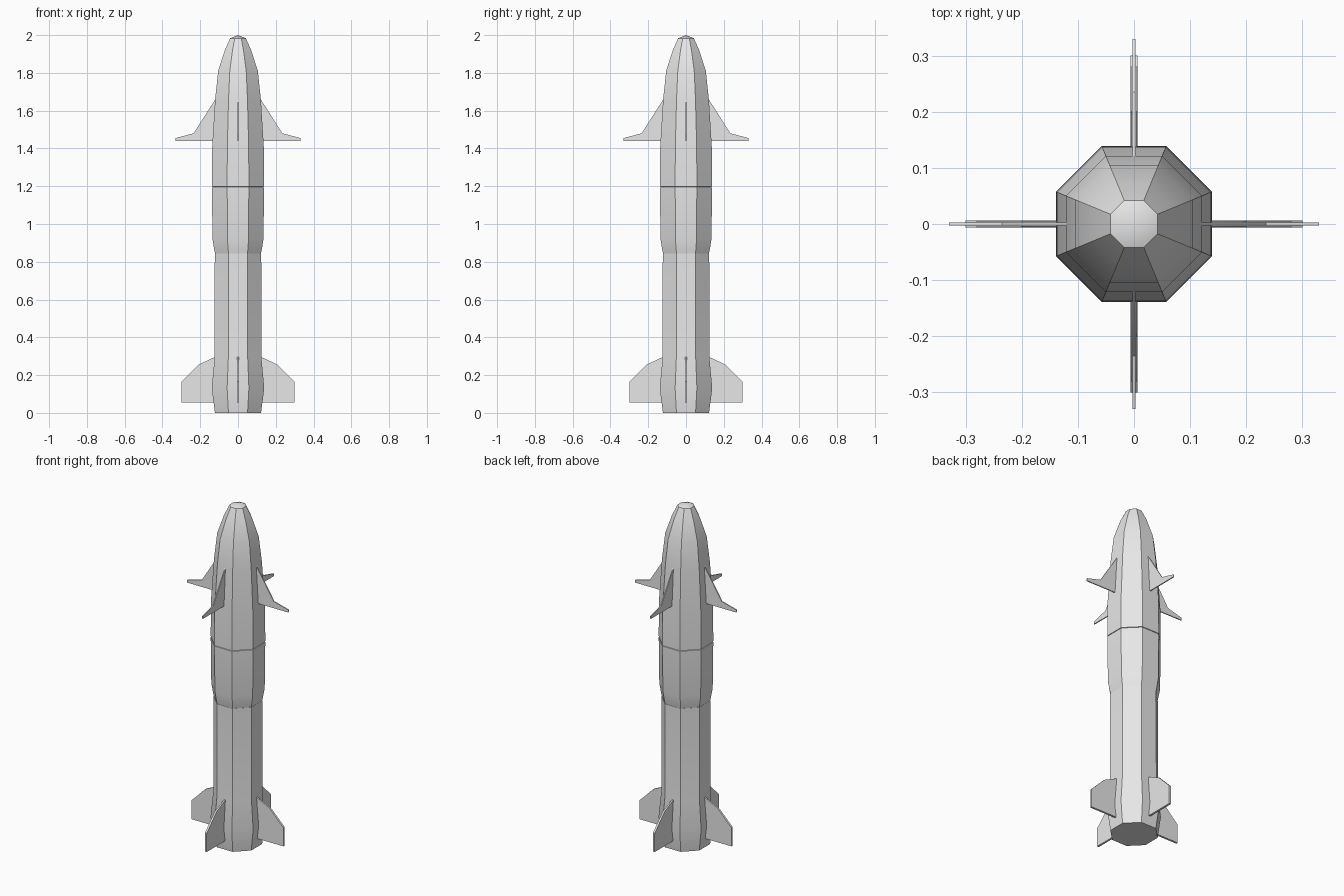
import bpy
import bmesh
from math import cos, sin, pi, radians

cube = bpy.data.objects.get("Cube")
if cube:
    bpy.data.objects.remove(cube, do_unlink=True)

SIDES = 8
grey = bpy.data.materials.new("light_grey")
grey.use_nodes = True
grey.diffuse_color = (0.8, 0.8, 0.8, 1)
grey.node_tree.nodes["Principled BSDF"].inputs["Base Color"].default_value = (0.8, 0.8, 0.8, 1)


def finish(name, bm):
    """Turn a bmesh into a shaded object with the shared material."""
    bmesh.ops.recalc_face_normals(bm, faces=bm.faces[:])
    mesh = bpy.data.meshes.new(name)
    bm.to_mesh(mesh)
    bm.free()
    mesh.materials.append(grey)
    obj = bpy.data.objects.new(name, mesh)
    bpy.context.collection.objects.link(obj)
    bpy.ops.object.select_all(action="DESELECT")
    obj.select_set(True)
    bpy.context.view_layer.objects.active = obj
    bpy.ops.object.shade_smooth_by_angle(angle=radians(30))
    return obj


def octagon_hull(name, profile, tip=None):
    """Stack octagonal rings given as (distance to flat side, height)."""
    bm = bmesh.new()
    rings = []
    for flat, z in profile:
        r = flat / cos(pi / SIDES)
        angles = [(i + 0.5) * 2 * pi / SIDES for i in range(SIDES)]
        rings.append([bm.verts.new((r * cos(a), r * sin(a), z)) for a in angles])
    for low, high in zip(rings, rings[1:]):
        for i in range(SIDES):
            j = (i + 1) % SIDES
            bm.faces.new((low[i], low[j], high[j], high[i]))
    bm.faces.new(rings[0][::-1])
    if tip is None:
        bm.faces.new(rings[-1])
    else:
        apex = bm.verts.new((0, 0, tip))
        for i in range(SIDES):
            bm.faces.new((rings[-1][i], rings[-1][(i + 1) % SIDES], apex))
    return finish(name, bm)


def fin(name, outline, turn):
    """Flat fin from (reach, height, half thickness) points, turned about z."""
    bm = bmesh.new()
    left = [bm.verts.new((x, t, z)) for x, z, t in outline]
    right = [bm.verts.new((x, -t, z)) for x, z, t in outline]
    bm.faces.new(left)
    bm.faces.new(right[::-1])
    for i in range(len(outline)):
        j = (i + 1) % len(outline)
        bm.faces.new((left[i], right[i], right[j], left[j]))
    obj = finish(name, bm)
    obj.rotation_euler.z = turn
    return obj


# Lower stage with a flared skirt
octagon_hull("lower_body", [
    (0.122, 0), (0.139, 0.13), (0.124, 0.29), (0.123, 0.845)])

# Upper stage: tapered collar, thin seam groove and faceted nose
octagon_hull("upper_body", [
    (0.119, 0.832), (0.126, 0.865), (0.135, 0.92), (0.138, 1.19),
    (0.134, 1.191), (0.134, 1.197), (0.138, 1.198), (0.137, 1.40),
    (0.121, 1.66), (0.105, 1.81), (0.07, 1.92), (0.042, 1.983)], tip=2.0)

# Four tail fins and four nose fins
tail_outline = [
    (0.08, 0.055, 0.006), (0.30, 0.055, 0.006), (0.30, 0.165, 0.006),
    (0.21, 0.255, 0.005), (0.12, 0.297, 0.004), (0.08, 0.297, 0.004)]
nose_outline = [
    (0.09, 1.44, 0.003), (0.33, 1.44, 0.003), (0.33, 1.455, 0.003),
    (0.235, 1.48, 0.003), (0.117, 1.665, 0.003), (0.09, 1.665, 0.003)]
for i, side in enumerate(("left", "back", "right", "front")):
    fin(side + "_tail_fin", tail_outline, i * pi / 2)
    fin(side + "_nose_fin", nose_outline, i * pi / 2)
